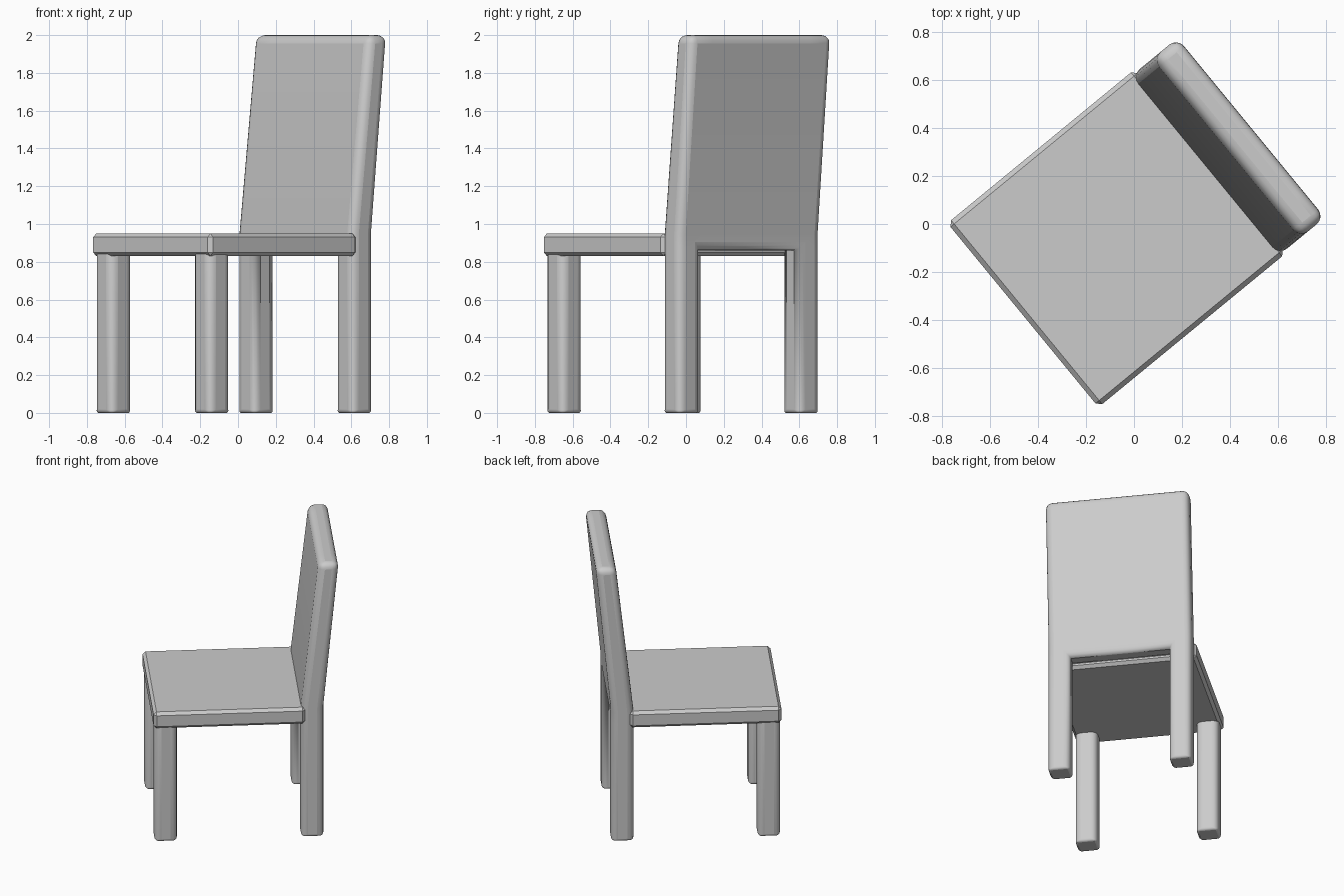
import bpy, bmesh, math
from mathutils import Matrix

if "Cube" in bpy.data.objects:
    bpy.data.objects.remove(bpy.data.objects["Cube"])

TURN = Matrix.Rotation(math.radians(39.4), 4, 'Z')  # chair is turned on the floor


def finish(name, bm, width, segments, foot=1.0):
    """Turn the part, soften its convex edges (feet less) and link it."""
    bmesh.ops.recalc_face_normals(bm, faces=bm.faces)
    layer = bm.edges.layers.float.new("bevel_weight_edge")
    for e in bm.edges:
        if e.is_convex and e.calc_face_angle(0) > math.radians(30):
            low = all(v.co.z < 0.01 for v in e.verts)
            e[layer] = foot if low else 1.0
    bm.transform(TURN)
    mesh = bpy.data.meshes.new(name)
    bm.to_mesh(mesh)
    bm.free()
    ob = bpy.data.objects.new(name, mesh)
    bpy.context.collection.objects.link(ob)
    mod = ob.modifiers.new("soft_edges", 'BEVEL')
    mod.limit_method = 'WEIGHT'
    mod.width = width
    mod.segments = segments
    if segments > 1:
        bpy.ops.object.select_all(action='DESELECT')
        ob.select_set(True)
        bpy.context.view_layer.objects.active = ob
        bpy.ops.object.shade_smooth_by_angle(angle=math.radians(35))
    return ob


def box(name, x, y, z, width, segments, foot=1.0):
    bm = bmesh.new()
    bmesh.ops.create_cube(bm, size=1)
    for v in bm.verts:
        v.co = [r[0] if c < 0 else r[1] for c, r in zip(v.co, (x, y, z))]
    return finish(name, bm, width, segments, foot)


# Seat slab with small chamfers
box("seat", (-0.60, 0.412), (-0.497, 0.497), (0.83, 0.95), 0.02, 1)

# Front legs
for side, name in ((-1, "front_leg_right"), (1, "front_leg_left")):
    c = 0.41 * side
    box(name, (-0.592, -0.442), (c - 0.075, c + 0.075), (0, 0.94), 0.044, 4, 0.4)

# Back legs and leaning backrest in one piece: (z, front, rear) of each level
levels = [(0, 0.385, 0.535), (0.86, 0.385, 0.535), (0.945, 0.385, 0.535), (2.0, 0.503, 0.637)]
columns = [-0.485, -0.335, 0.335, 0.485]
bm = bmesh.new()
grid = [[[bm.verts.new((x, y, z)) for x in (front, rear)] for y in columns]
        for z, front, rear in levels]
cells = {(r, c) for r in range(3) for c in range(3)} - {(0, 1)}
for r, c in cells:
    a, b, d, e = grid[r][c], grid[r][c + 1], grid[r + 1][c + 1], grid[r + 1][c]
    for k in (0, 1):
        bm.faces.new((a[k], b[k], d[k], e[k]))
    # Close the rim wherever there is no neighbouring cell
    for p, q, near in ((a, b, (r - 1, c)), (b, d, (r, c + 1)),
                       (d, e, (r + 1, c)), (e, a, (r, c - 1))):
        if near not in cells:
            bm.faces.new((p[0], q[0], q[1], p[1]))
finish("back_legs_and_backrest", bm, 0.044, 4, 0.4)
